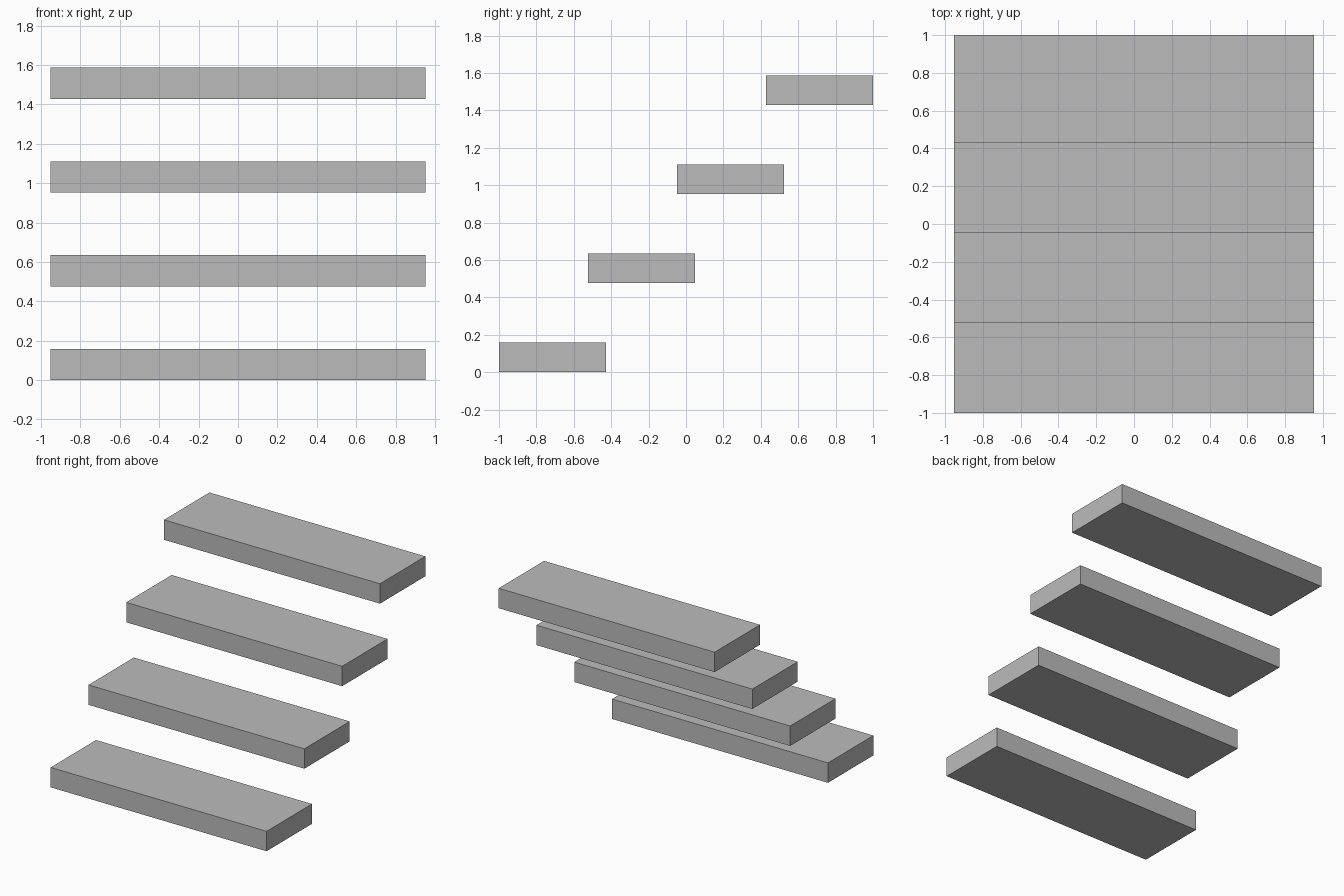
import bpy

cube = bpy.data.objects.get("Cube")
if cube:
    bpy.data.objects.remove(cube, do_unlink=True)

# Proportions: each tread rises and advances by one pitch
COUNT = 4
PITCH = 1 / 2.1
WIDTH, DEPTH, THICKNESS = 4 * PITCH, 1.2 * PITCH, PITCH / 3

# Plain grey finish
grey = bpy.data.materials.new("plain_grey")
grey.use_nodes = True
colour = (0.5, 0.5, 0.5, 1)
grey.diffuse_color = colour
grey.node_tree.nodes["Principled BSDF"].inputs["Base Color"].default_value = colour


def add_tread(index):
    """One floating slab of the staircase, climbing toward the back."""
    y = (index - (COUNT - 1) / 2) * PITCH
    z = index * PITCH + THICKNESS / 2
    bpy.ops.mesh.primitive_cube_add(size=1, location=(0, y, z))
    tread = bpy.context.object
    tread.name = f"stair_tread_{index + 1}"
    tread.scale = (WIDTH, DEPTH, THICKNESS)
    bpy.ops.object.transform_apply(location=False, rotation=False, scale=True)
    tread.data.materials.append(grey)


# Staircase
for i in range(COUNT):
    add_tread(i)
